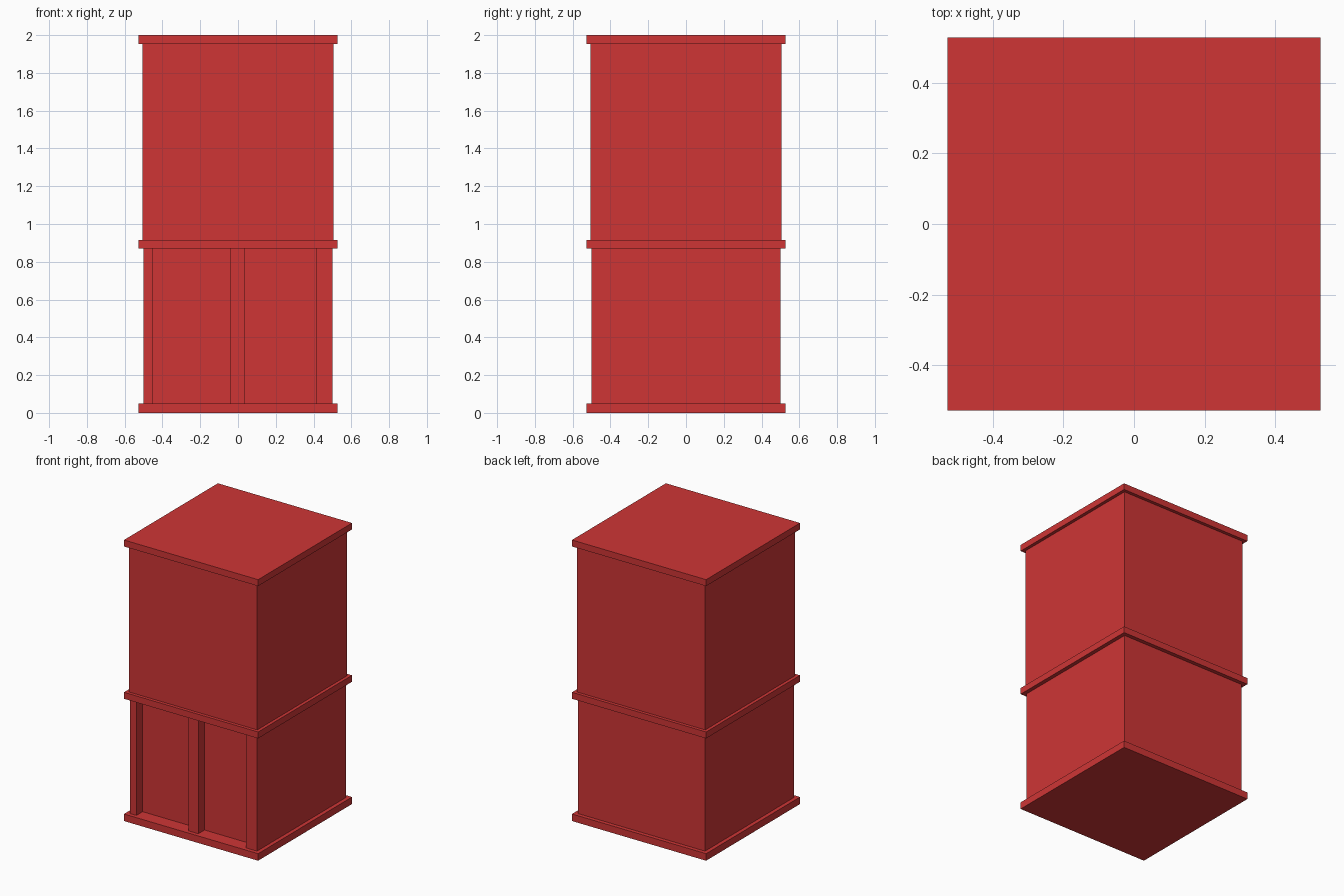
import bpy

if "Cube" in bpy.data.objects:
    bpy.data.objects.remove(bpy.data.objects["Cube"])

# One flat red for the whole cabinet
RED = (0.62, 0.036, 0.036, 1)
red = bpy.data.materials.new("red")
red.use_nodes = True
red.diffuse_color = RED
red.node_tree.nodes["Principled BSDF"].inputs["Base Color"].default_value = RED


def box(name, x, y, z):
    """Box between the given (low, high) limits on each axis."""
    spans = (x, y, z)
    bpy.ops.mesh.primitive_cube_add(size=1)
    obj = bpy.context.object
    obj.name = name
    for v in obj.data.vertices:
        v.co = [lo + (hi - lo) * (c + 0.5) for c, (lo, hi) in zip(v.co, spans)]
    obj.data.materials.append(red)
    return obj


SLAB = (-0.528, 0.528)
UPPER = (-0.505, 0.505)
LOWER = (-0.5, 0.5)
PANEL_Y = -0.43

# Overhanging slabs
for name, z in (("base_slab", (0, 0.05)),
                ("middle_slab", (0.87, 0.916)),
                ("top_slab", (1.954, 2))):
    box(name, SLAB, SLAB, z)

# Upper body
box("upper_body", UPPER, UPPER, (0.916, 1.954))

# Lower body with its front set back behind three posts
box("lower_body", LOWER, (PANEL_Y, 0.5), (0.05, 0.87))
for name, x in (("right_post", (-0.5, -0.45)),
                ("middle_post", (-0.04, 0.038)),
                ("left_post", (0.413, 0.5))):
    box(name, x, (-0.5, PANEL_Y), (0.05, 0.87))
